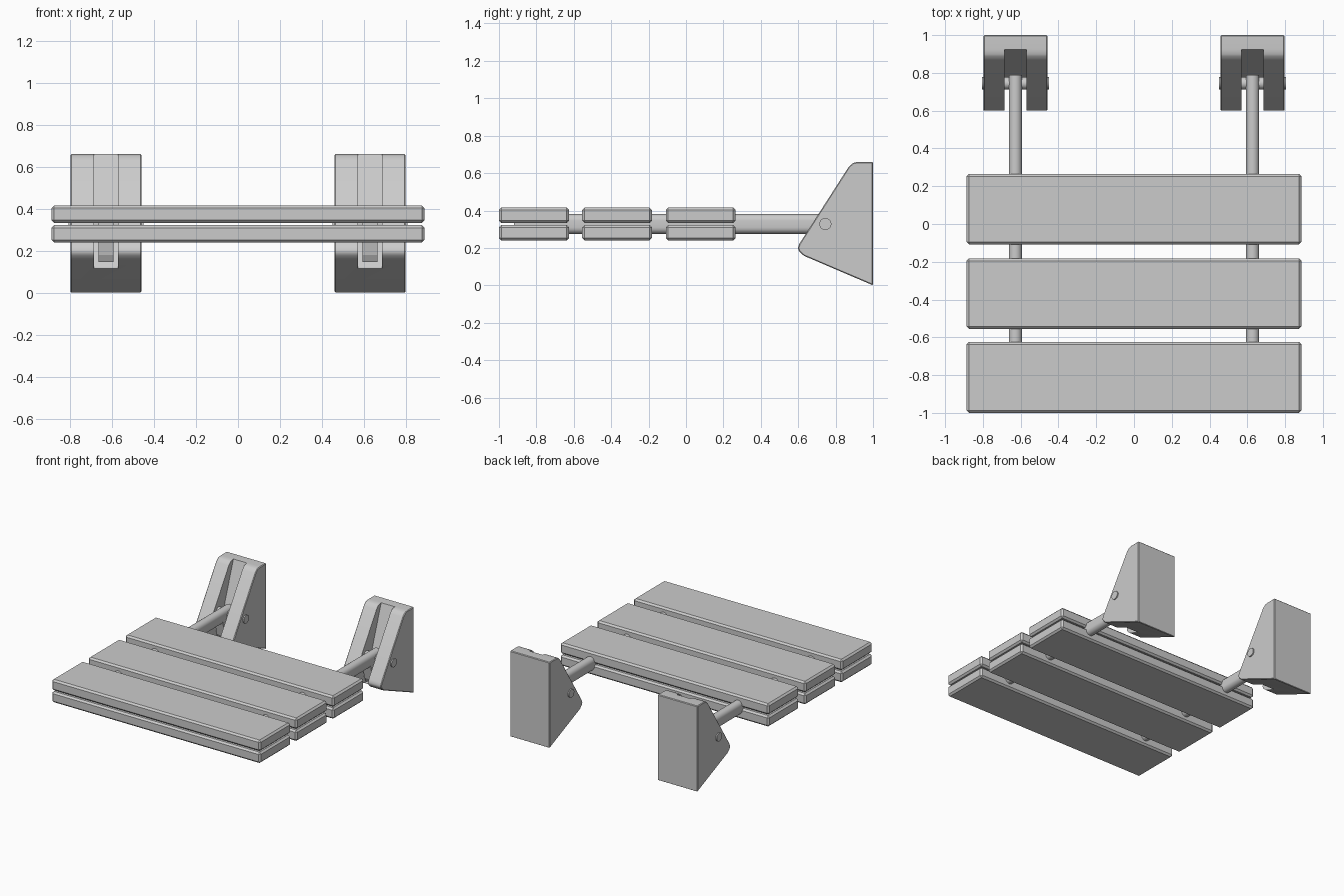
import bpy, bmesh, math
from mathutils import Vector

if "Cube" in bpy.data.objects:
    bpy.data.objects.remove(bpy.data.objects["Cube"])


def finish(name, bm, bevel=0.0, segments=1, smooth=False):
    bmesh.ops.recalc_face_normals(bm, faces=bm.faces)
    if bevel:
        bmesh.ops.bevel(bm, geom=bm.edges[:], offset=bevel, segments=segments,
                        affect='EDGES', profile=0.5)
    mesh = bpy.data.meshes.new(name)
    bm.to_mesh(mesh)
    bm.free()
    ob = bpy.data.objects.new(name, mesh)
    bpy.context.collection.objects.link(ob)
    if smooth:
        bpy.ops.object.select_all(action='DESELECT')
        ob.select_set(True)
        bpy.context.view_layer.objects.active = ob
        bpy.ops.object.shade_smooth_by_angle(angle=math.radians(30))
    return ob


def prism(name, points, direction, **kw):
    """Extrude a closed outline of 3D points along a direction."""
    bm = bmesh.new()
    face = bm.faces.new([bm.verts.new(p) for p in points])
    out = bmesh.ops.extrude_face_region(bm, geom=[face])
    moved = [v for v in out['geom'] if isinstance(v, bmesh.types.BMVert)]
    bmesh.ops.translate(bm, verts=moved, vec=Vector(direction))
    return finish(name, bm, **kw)


def side_prism(name, profile, cx, width, **kw):
    """Prism from a (y, z) side profile, centred on cx."""
    return prism(name, [(cx - width / 2, y, z) for y, z in profile],
                 (width, 0, 0), **kw)


# Seat slats: three rows, two layers
for row, (y0, y1) in enumerate([(-1.0, -0.625), (-0.555, -0.182), (-0.108, 0.265)]):
    for layer, (z0, z1) in {"upper": (0.333, 0.416), "lower": (0.24, 0.323)}.items():
        side_prism(f"{layer}_slat_{row + 1}",
                   [(y0, z0), (y1, z0), (y1, z1), (y0, z1)], 0, 1.774, bevel=0.013)

BRACKET = [(1.0, 0.0), (1.0, 0.66), (0.92, 0.66), (0.893, 0.655), (0.87, 0.634),
           (0.606, 0.222), (0.598, 0.2), (0.604, 0.182), (0.63, 0.158)]
SLOT = [(0.4, 0.0), (0.73, 0.0), (0.73, 0.12), (0.805, 0.32), (0.924, 0.66),
        (0.924, 0.8), (0.4, 0.8)]
STOP = [(0.66, 0.31), (0.687, 0.18), (0.705, 0.147), (0.733, 0.147), (0.78, 0.31)]

for side, cx in (("left", -0.628), ("right", 0.628)):
    # Wall bracket with a slot for the arm
    bracket = side_prism(f"{side}_wall_bracket", BRACKET, cx, 0.338,
                         bevel=0.005, smooth=True)
    cutter = side_prism(f"{side}_slot_cutter", SLOT, cx, 0.116)
    cutter.hide_render = True
    cutter.hide_set(True)
    mod = bracket.modifiers.new("slot", 'BOOLEAN')
    mod.operation = 'DIFFERENCE'
    mod.solver = 'EXACT'
    mod.object = cutter
    bpy.ops.object.select_all(action='DESELECT')
    bracket.select_set(True)
    bpy.context.view_layer.objects.active = bracket
    bpy.ops.object.modifier_apply(modifier="slot")
    bpy.data.objects.remove(cutter)

    # Support arm with a flat-oval section
    oval = []
    for i in range(26):
        a = math.pi * (i if i < 13 else i - 1) / 12
        shift = 0.018 if i < 13 else -0.018
        oval.append((cx + 0.035 * math.cos(a), -0.92,
                     0.328 + shift + 0.035 * math.sin(a)))
    prism(f"{side}_support_arm", oval, (0, 1.71, 0), smooth=True)

    # Stop tab under the arm, resting on the back of the slot
    side_prism(f"{side}_stop_tab", STOP, cx, 0.07)

    # Hinge pin
    pin = [(cx - 0.178, 0.745 + 0.032 * math.cos(math.tau * i / 32),
            0.328 + 0.032 * math.sin(math.tau * i / 32)) for i in range(32)]
    prism(f"{side}_hinge_pin", pin, (0.356, 0, 0), smooth=True)
